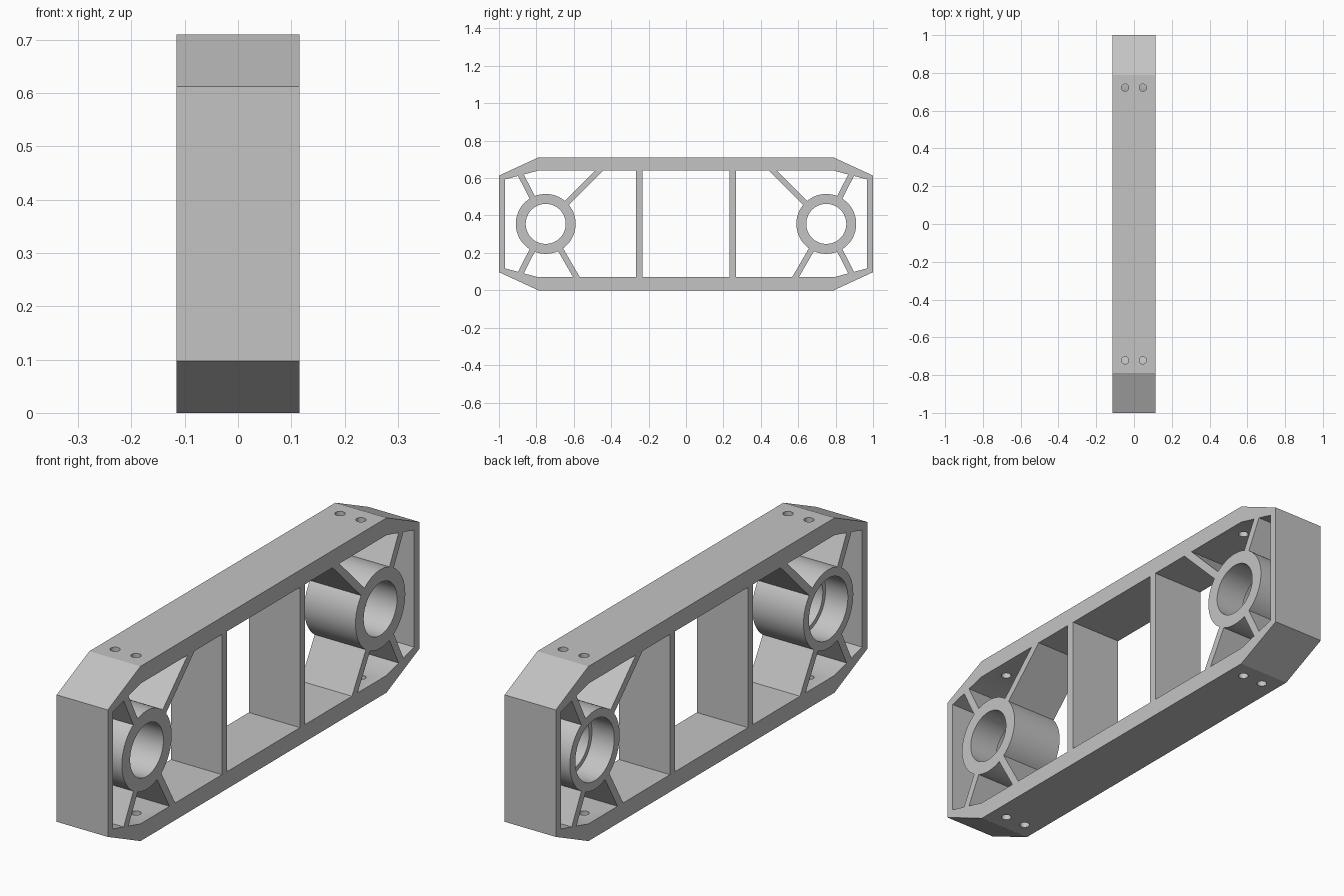
import bpy, bmesh, math
from mathutils import Matrix, Vector

cube = bpy.data.objects.get("Cube")
if cube:
    bpy.data.objects.remove(cube, do_unlink=True)

HALF = 0.115               # half width of the link
MID = 0.355                # height of the hub axes
HUB_Y = 0.75

grey = bpy.data.materials.new("light_grey")
grey.use_nodes = True
colour = (0.55, 0.55, 0.55, 1)
grey.diffuse_color = colour
grey.node_tree.nodes["Principled BSDF"].inputs["Base Color"].default_value = colour


def finish(name, bm):
    bmesh.ops.recalc_face_normals(bm, faces=bm.faces)
    mesh = bpy.data.meshes.new(name)
    bm.to_mesh(mesh)
    bm.free()
    mesh.materials.append(grey)
    obj = bpy.data.objects.new(name, mesh)
    bpy.context.collection.objects.link(obj)
    return obj


def prism(name, points, x0=-HALF, x1=HALF):
    """Extrude a (y, z) outline along x."""
    bm = bmesh.new()
    face = bm.faces.new([bm.verts.new((x0, y, z)) for y, z in points])
    new = bmesh.ops.extrude_face_region(bm, geom=[face])["geom"]
    bmesh.ops.translate(bm, vec=(x1 - x0, 0, 0),
                        verts=[v for v in new if isinstance(v, bmesh.types.BMVert)])
    return finish(name, bm)


def octagon(end_y, end_z, flat_y, flat_z):
    """Chamfered rectangle about the hub height."""
    quarter = [(end_y, end_z), (flat_y, flat_z)]
    upper = quarter + [(-y, z) for y, z in reversed(quarter)]
    full = upper + [(y, -z) for y, z in reversed(upper)]
    return [(y, z + MID) for y, z in full]


def circle(y, radius, sides=72):
    return [(y + radius * math.cos(math.tau * i / sides),
             MID + radius * math.sin(math.tau * i / sides)) for i in range(sides)]


def bar(name, start, end, width=0.031):
    """Straight rib between two (y, z) points."""
    a, b = Vector(start), Vector(end)
    side = (b - a).normalized().orthogonal() * width / 2
    return prism(name, [a + side, b + side, b - side, a - side])


def combine(target, tool, operation):
    """Apply a boolean and discard the tool."""
    tool.hide_render = True
    mod = target.modifiers.new("boolean", "BOOLEAN")
    mod.operation = operation
    mod.solver = "EXACT"
    mod.object = tool
    bpy.context.view_layer.objects.active = target
    bpy.ops.object.modifier_apply(modifier=mod.name)
    bpy.data.objects.remove(tool, do_unlink=True)


# Outer frame with its open window
frame = prism("link_frame", octagon(1.0, 0.258, 0.79, 0.355))
combine(frame, prism("window_cutter", octagon(0.967, 0.238, 0.79, 0.285),
                     -HALF - 0.1, HALF + 0.1), "DIFFERENCE")

# Screw holes through the top and bottom plates
for x in (-0.047, 0.047):
    for y in (-0.722, 0.722):
        bm = bmesh.new()
        bmesh.ops.create_cone(bm, cap_ends=True, segments=32, radius1=0.019,
                              radius2=0.019, depth=1,
                              matrix=Matrix.Translation((x, y, MID)))
        combine(frame, finish("screw_cutter", bm), "DIFFERENCE")

for s in (-1, 1):
    # Upright posts
    combine(frame, bar("post", (s * 0.25, 0.03), (s * 0.25, 0.68), 0.033), "UNION")
    # Hub barrel
    combine(frame, prism("hub", circle(s * HUB_Y, 0.16)), "UNION")
    # Spokes: angle from the inward direction, and reach
    for degrees, reach in ((45, 0.435), (117, 0.31), (-117, 0.31), (-60, 0.36)):
        a = math.radians(degrees)
        dy, dz = -s * math.cos(a), math.sin(a)
        combine(frame, bar("spoke", (s * HUB_Y + dy * 0.145, MID + dz * 0.145),
                           (s * HUB_Y + dy * reach, MID + dz * reach)), "UNION")
    # Through bore and the wider bearing seat on the -x side
    combine(frame, prism("bore_cutter", circle(s * HUB_Y, 0.107),
                         -HALF - 0.1, HALF + 0.1), "DIFFERENCE")
    combine(frame, prism("seat_cutter", circle(s * HUB_Y, 0.125),
                         -HALF - 0.1, -HALF + 0.1), "DIFFERENCE")

bpy.ops.object.select_all(action="DESELECT")
frame.select_set(True)
bpy.context.view_layer.objects.active = frame
bpy.ops.object.shade_smooth_by_angle(angle=math.radians(20))
